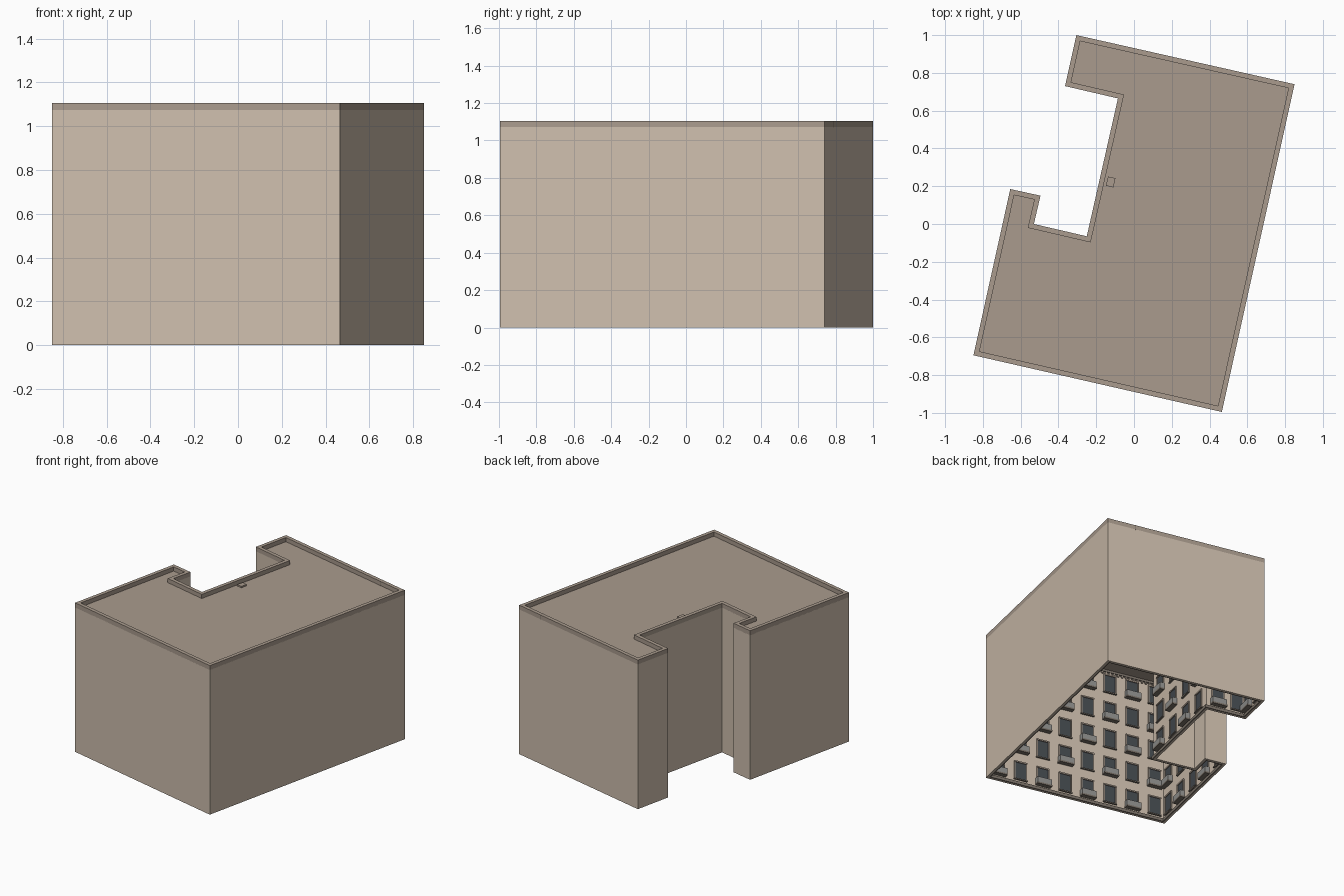
import bpy, bmesh
from mathutils import Vector

if "Cube" in bpy.data.objects:
    bpy.data.objects.remove(bpy.data.objects["Cube"])

# Footprint, counter-clockwise from the front left corner
PLAN = [Vector(p) for p in [(-0.85, -0.695), (0.465, -0.995), (0.85, 0.74), (-0.305, 1.0),
        (-0.365, 0.73), (-0.085, 0.665), (-0.25, -0.065), (-0.53, 0.0),
        (-0.495, 0.15), (-0.655, 0.185)]]
N = len(PLAN)
FLOORS, STOREY = 5, 0.213
WALL, TRIM, ROOF, TOP = 0.015, 0.027, 1.073, 1.105


def material(name, rgb):
    m = bpy.data.materials.new(name)
    m.diffuse_color = (*rgb, 1)
    m.use_nodes = True
    m.node_tree.nodes["Principled BSDF"].inputs["Base Color"].default_value = m.diffuse_color
    return m


STONE = material("stone", (0.62, 0.52, 0.42))
BROWN = material("roof_brown", (0.40, 0.33, 0.27))
DARK = material("dark_trim", (0.20, 0.17, 0.14))
GLASS = material("glass", (0.06, 0.07, 0.08))
IRON = material("railing_grey", (0.28, 0.28, 0.27))


def finish(bm, name, mat):
    bmesh.ops.recalc_face_normals(bm, faces=bm.faces)
    me = bpy.data.meshes.new(name)
    bm.to_mesh(me)
    bm.free()
    ob = bpy.data.objects.new(name, me)
    me.materials.append(mat)
    bpy.context.collection.objects.link(ob)


def inset(d):
    # Mitred inward offset of the footprint
    out = []
    for i, p in enumerate(PLAN):
        a = (p - PLAN[i - 1]).normalized()
        b = (PLAN[(i + 1) % N] - p).normalized()
        na, nb = Vector((-a.y, a.x)), Vector((-b.y, b.x))
        out.append(p + (na + nb) * (d / (1 + na.dot(nb))))
    return out


def ring(name, d0, d1, z0, z1, mat):
    # Hollow band that follows the footprint
    bm = bmesh.new()
    loops = [[bm.verts.new((p.x, p.y, z)) for p in inset(d)]
             for d, z in [(d0, z0), (d0, z1), (d1, z1), (d1, z0)]]
    for k in range(4):
        a, b = loops[k], loops[(k + 1) % 4]
        for i in range(N):
            j = (i + 1) % N
            bm.faces.new((a[i], a[j], b[j], b[i]))
    finish(bm, name, mat)


def wall_box(bm, wall, s, width, d0, d1, z0, z1):
    # Box centred at distance s along a wall, between inward depths d0 and d1
    p, q = PLAN[wall], PLAN[(wall + 1) % N]
    t = (q - p).normalized()
    n = Vector((-t.y, t.x))
    vs = []
    for z in (z0, z1):
        for u, d in [(-.5, d0), (.5, d0), (.5, d1), (-.5, d1)]:
            c = p + t * (s + u * width) + n * d
            vs.append(bm.verts.new((c.x, c.y, z)))
    for f in [(3, 2, 1, 0), (4, 5, 6, 7), (0, 1, 5, 4), (1, 2, 6, 5), (2, 3, 7, 6), (3, 0, 4, 7)]:
        bm.faces.new([vs[i] for i in f])


# Shell, plinth and parapet
ring("outer_walls", 0, WALL, 0, ROOF, STONE)
ring("plinth", WALL, TRIM - 0.003, 0, 0.022, DARK)
ring("inner_cornice", WALL, TRIM, 1.045, 1.062, DARK)
ring("parapet", 0, TRIM, ROOF - 0.003, TOP, BROWN)

# Roof slab
bm = bmesh.new()
face = bm.faces.new([bm.verts.new((p.x, p.y, 1.062)) for p in inset(0.005)])
ext = bmesh.ops.extrude_face_region(bm, geom=[face])
bmesh.ops.translate(bm, vec=(0, 0, 0.012),
                    verts=[v for v in ext["geom"] if isinstance(v, bmesh.types.BMVert)])
finish(bm, "roof", BROWN)

# Windows, surrounds, balconies and dentils on the courtyard face of every wall
panes, frames, slabs, rails, dentils = [bmesh.new() for _ in range(5)]
for w in range(N):
    length = (PLAN[(w + 1) % N] - PLAN[w]).length
    cols = max(1, round(length / 0.168))
    step = length / cols
    for c in range(cols):
        s = (c + 0.5) * step
        for f in range(FLOORS):
            z = 0.045 + f * STOREY
            wall_box(panes, w, s, 0.08, WALL - 0.002, WALL + 0.003, z, z + 0.125)
            for side in (-1, 1):
                wall_box(frames, w, s + side * 0.044, 0.008, WALL, WALL + 0.008, z, z + 0.125)
            wall_box(frames, w, s, 0.096, WALL, WALL + 0.01, z + 0.125, z + 0.135)
            if (c + f) % 2 and length > 0.25:
                # Balcony slab with three railing sides
                wall_box(slabs, w, s, 0.11, WALL, WALL + 0.035, z - 0.012, z)
                wall_box(rails, w, s, 0.106, WALL + 0.031, WALL + 0.034, z, z + 0.04)
                for side in (-1, 1):
                    wall_box(rails, w, s + side * 0.052, 0.003, WALL, WALL + 0.031, z, z + 0.04)
            else:
                wall_box(slabs, w, s, 0.1, WALL, WALL + 0.012, z - 0.009, z)
    count = int((length - 0.06) / 0.03)
    for k in range(count):
        s = length / 2 + (k - (count - 1) / 2) * 0.03
        wall_box(dentils, w, s, 0.014, WALL, WALL + 0.009, 1.033, 1.045)
finish(panes, "window_panes", GLASS)
finish(frames, "window_surrounds", BROWN)
finish(slabs, "sills_and_balcony_slabs", DARK)
finish(rails, "balcony_railings", IRON)
finish(dentils, "cornice_dentils", BROWN)

# Small roof hatch beside the courtyard and joint in the back parapet
bm = bmesh.new()
wall_box(bm, 5, 0.44, 0.05, 0.04, 0.08, 1.07, 1.085)
finish(bm, "roof_hatch", BROWN)
bm = bmesh.new()
wall_box(bm, 2, 0.21, 0.006, -0.001, TRIM + 0.001, 1.07, TOP)
finish(bm, "parapet_joint", DARK)
